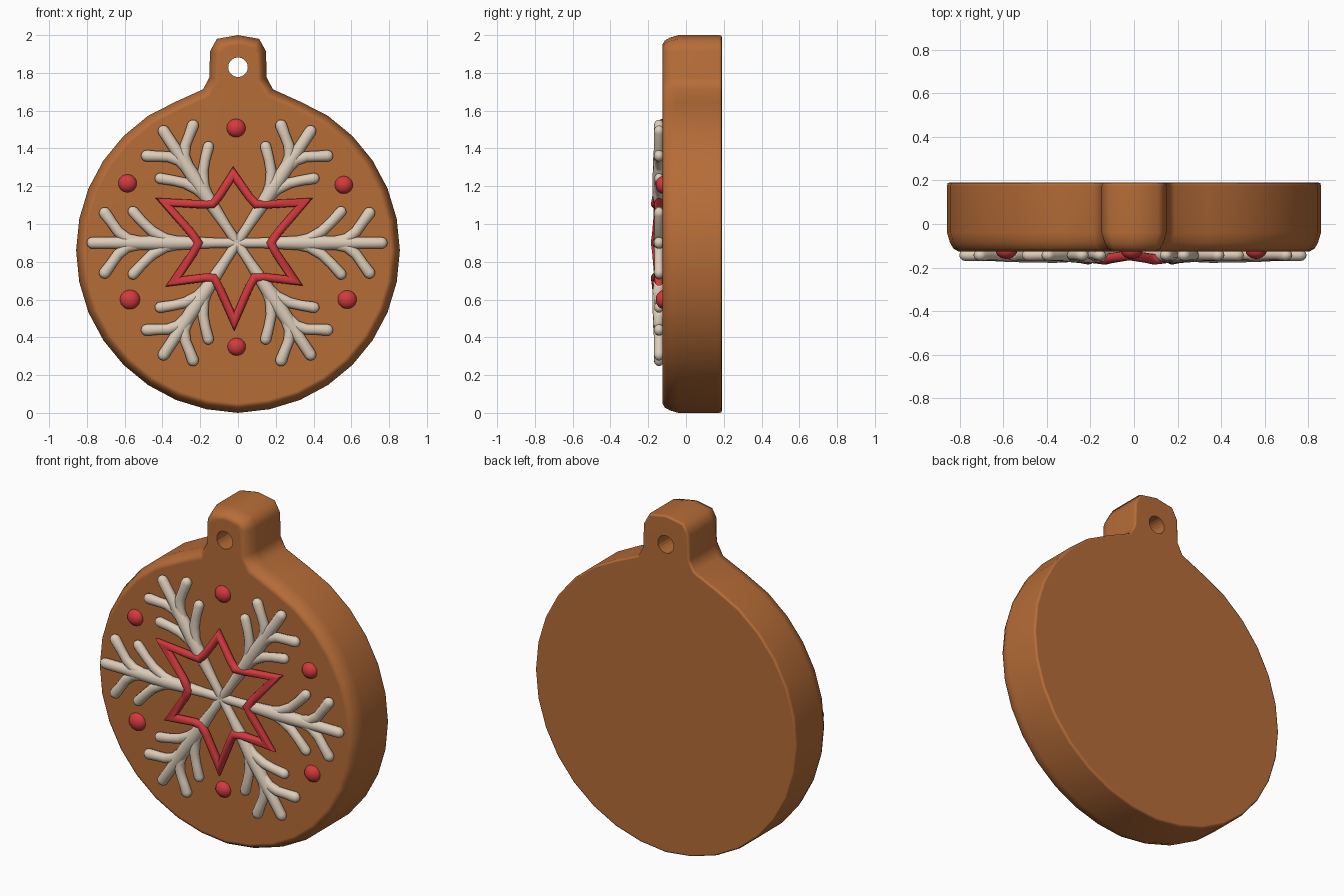
import bpy, bmesh, math
from mathutils import Vector

if "Cube" in bpy.data.objects:
    bpy.data.objects.remove(bpy.data.objects["Cube"])

def material(name, rgb):
    m = bpy.data.materials.new(name)
    m.diffuse_color = (*rgb, 1)
    m.use_nodes = True
    m.node_tree.nodes["Principled BSDF"].inputs["Base Color"].default_value = m.diffuse_color
    return m

BROWN = material("gingerbread_brown", (0.47, 0.152, 0.039))
CREAM = material("icing_cream", (0.72, 0.61, 0.49))
RED = material("icing_red", (0.65, 0.042, 0.048))

def finish(bm, name, mat, angle=60):
    bmesh.ops.recalc_face_normals(bm, faces=bm.faces)
    me = bpy.data.meshes.new(name)
    bm.to_mesh(me)
    bm.free()
    ob = bpy.data.objects.new(name, me)
    bpy.context.collection.objects.link(ob)
    me.materials.append(mat)
    smooth(ob, angle)
    return ob

def smooth(ob, angle):
    bpy.ops.object.select_all(action='DESELECT')
    ob.select_set(True)
    bpy.context.view_layer.objects.active = ob
    bpy.ops.object.shade_smooth_by_angle(angle=math.radians(angle))

def miters(pts, closed):
    """In-plane side vectors, lengthened at corners."""
    out, n = [], len(pts)
    for i, p in enumerate(pts):
        a = pts[i - 1] if closed or i else None
        b = pts[(i + 1) % n] if closed or i < n - 1 else None
        d0 = (p - a).normalized() if a is not None else (b - p).normalized()
        d1 = (b - p).normalized() if b is not None else d0
        n0, n1 = Vector((-d0.y, d0.x)), Vector((-d1.y, d1.x))
        m = (n0 + n1).normalized()
        out.append(m / max(m.dot(n0), 0.42))
    return out

def skin(bm, rings, closed):
    n = len(rings[0])
    for i in range(len(rings) if closed else len(rings) - 1):
        a, b = rings[i], rings[(i + 1) % len(rings)]
        for j in range(n):
            k = (j + 1) % n
            bm.faces.new((a[j], a[k], b[k], b[j]))
    if not closed:
        bm.faces.new(rings[0])
        bm.faces.new(rings[-1])

def tube(bm, path, flat, closed=False, sides=12):
    """Piped icing along (x, z, radius, y) points; round ends when open."""
    path = [tuple(p) for p in path]
    if not closed:
        for end in (0, -1):
            x, z, r, y = path[end]
            q = path[1 if end == 0 else -2]
            d = Vector((x - q[0], z - q[1])).normalized()
            for a in (30, 58, 82):
                s, c = math.sin(math.radians(a)) * r, math.cos(math.radians(a)) * r
                new = (x + d.x * s, z + d.y * s, c, y)
                path.insert(0, new) if end == 0 else path.append(new)
    pts = [Vector(p[:2]) for p in path]
    rings = []
    for p, (x, z, r, y), m in zip(pts, path, miters(pts, closed)):
        ring = []
        for k in range(sides):
            t = math.tau * k / sides
            q = p + m * r * math.cos(t)
            ring.append(bm.verts.new((q.x, y + flat * r * math.sin(t), q.y)))
        rings.append(ring)
    skin(bm, rings, closed)

# Biscuit body: round outline with a hanging tab, rounded front edge
half = [(0.857 * math.sin(math.radians(11.25 * k)),
         0.86 - 0.857 * math.cos(math.radians(11.25 * k))) for k in range(14)]
half[0] = (0, 0)
half += [(0.335, 1.645), (0.185, 1.713), (0.152, 1.775), (0.148, 1.915),
         (0.112, 1.98), (0, 2.0)]
outline = [Vector(p) for p in half] + [Vector((-x, z)) for x, z in half[-2:0:-1]]
side = miters(outline, True)
bm = bmesh.new()
rings = []
for inset, y in ((0.012, 0.19), (0.003, 0.187), (0, 0.175), (0, -0.04),
                 (0.013, -0.085), (0.028, -0.112), (0.05, -0.125)):
    rings.append([bm.verts.new((p.x + m.x * inset, y, p.y + m.y * inset))
                  for p, m in zip(outline, side)])
skin(bm, rings, False)
body = finish(bm, "biscuit_body", BROWN)

# String hole through the tab
bpy.ops.mesh.primitive_cylinder_add(vertices=20, radius=0.052, depth=1,
                                    location=(0, 0, 1.83), rotation=(math.pi / 2, 0, 0))
cutter = bpy.context.object
cutter.name = "hole_cutter"
cutter.hide_render = True
cutter.data.materials.append(BROWN)
mod = body.modifiers.new("hole", 'BOOLEAN')
mod.object = cutter
mod.operation = 'DIFFERENCE'
mod.solver = 'EXACT'
bpy.context.view_layer.objects.active = body
bpy.ops.object.modifier_apply(modifier="hole")
bpy.data.objects.remove(cutter, do_unlink=True)
smooth(body, 60)
body.modifiers.new("normals", 'WEIGHTED_NORMAL').keep_sharp = True

# Snowflake: six arms, each a stem with two pairs of curved branches
stem = [(0, 0, .026), (.12, 0, .027), (.25, 0, .034), (.36, 0, .04), (.46, 0, .038),
        (.56, 0, .036), (.64, 0, .031), (.765, 0, .031)]
inner = [(.29, .008, .022), (.38, .022, .028), (.45, .062, .028), (.50, .11, .027), (.55, .165, .029)]
outer = [(.50, .008, .025), (.58, .02, .029), (.63, .06, .028), (.665, .11, .028), (.70, .158, .031)]
flip = lambda path: [(u, -v, r) for u, v, r in path]
bm = bmesh.new()
for deg, s in ((0, 1), (56.7, .925), (123.3, .925), (180, 1), (236.7, .925), (303.3, .925)):
    c, n = math.cos(math.radians(deg)) * s, math.sin(math.radians(deg)) * s
    for path in (stem, inner, flip(inner), outer, flip(outer)):
        tube(bm, [(-.005 + u * c - v * n, .9 + u * n + v * c, r, -.143) for u, v, r in path], .88)
finish(bm, "icing_snowflake", CREAM)

# Six-pointed star line, raised where it crosses the arms
tips = [(-.025, 1.265), (.35, 1.115), (.30, .70), (-.02, .485), (-.34, .695), (-.39, 1.115)]
dips = [(.09, 1.10), (.165, .9), (.085, .725), (-.125, .722), (-.2, .9), (-.13, 1.10)]
path = []
for i in range(6):
    t0, d, t1 = Vector(tips[i]), Vector(dips[i]), Vector(tips[(i + 1) % 6])
    path.append((*t0, .022, -.143))
    path.append((*d.lerp(t0, .25), .022, -.156))
    path.append((*d.lerp((t0 + t1) / 2, .06), .023, -.162))
    path.append((*d.lerp(t1, .25), .022, -.156))
bm = bmesh.new()
tube(bm, path, 1.05, closed=True)
finish(bm, "icing_star", RED)

# Candy dots around the rim
for i, (x, z, r) in enumerate([(-.01, 1.508, .051), (.56, 1.207, .049), (.578, .6, .051),
                               (-.007, .35, .049), (-.572, .6, .054), (-.585, 1.215, .05)]):
    bm = bmesh.new()
    bmesh.ops.create_uvsphere(bm, u_segments=20, v_segments=12, radius=1)
    for v in bm.verts:
        v.co = (x + v.co.x * r, -.12 + v.co.y * .04, z + v.co.z * r * .96)
    finish(bm, f"candy_dot_{i + 1}", RED)
